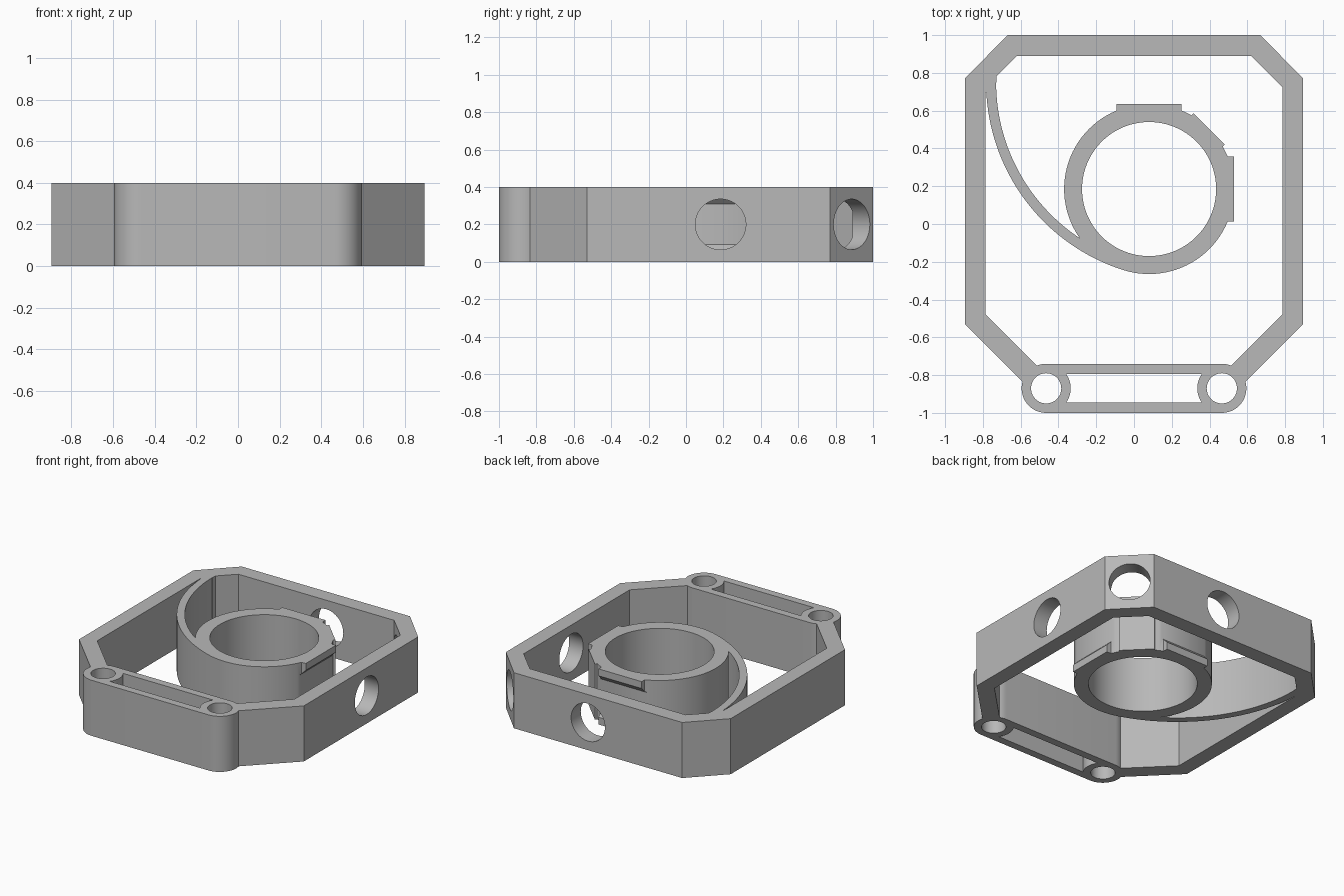
import bpy, bmesh
from math import radians, degrees, asin, sin, cos, pi
from mathutils import Matrix, Vector

cube = bpy.data.objects.get("Cube")
if cube:
    bpy.data.objects.remove(cube, do_unlink=True)

H = 0.4                        # height of every part
HUB = Vector((0.08, 0.185, 0))  # ring centre

grey = bpy.data.materials.new("plain_grey")
grey.use_nodes = True
grey.diffuse_color = (0.48, 0.48, 0.48, 1)
grey.node_tree.nodes["Principled BSDF"].inputs["Base Color"].default_value = (0.48, 0.48, 0.48, 1)


def arc(cx, cy, r, a0, a1, n=24):
    angles = [radians(a0 + (a1 - a0) * i / n) for i in range(n + 1)]
    return [(cx + r * cos(a), cy + r * sin(a)) for a in angles]


def circle(cx, cy, r, n=96):
    return arc(cx, cy, r, 0, 360, n)[:-1]


def prism(name, pts, z0=0.0, z1=H, matrix=None):
    """Extrude a closed outline from z0 to z1."""
    bm = bmesh.new()
    face = bm.faces.new([bm.verts.new((x, y, z0)) for x, y in pts])
    ext = bmesh.ops.extrude_face_region(bm, geom=[face])
    verts = [v for v in ext["geom"] if isinstance(v, bmesh.types.BMVert)]
    bmesh.ops.translate(bm, verts=verts, vec=(0, 0, z1 - z0))
    if matrix:
        bm.transform(matrix)
    bmesh.ops.recalc_face_normals(bm, faces=bm.faces)
    mesh = bpy.data.meshes.new(name)
    bm.to_mesh(mesh)
    bm.free()
    mesh.materials.append(grey)
    obj = bpy.data.objects.new(name, mesh)
    bpy.context.collection.objects.link(obj)
    return obj


def combine(obj, tool, operation="DIFFERENCE"):
    """Apply a boolean and discard the tool."""
    mod = obj.modifiers.new("bool", "BOOLEAN")
    mod.operation, mod.solver, mod.object = operation, "EXACT", tool
    bpy.context.view_layer.objects.active = obj
    bpy.ops.object.modifier_apply(modifier=mod.name)
    bpy.data.objects.remove(tool, do_unlink=True)


def bore(obj, angle, radius, start, end):
    """Cut a horizontal round hole running outward from the ring centre."""
    m = (Matrix.Translation(HUB + Vector((0, 0, H / 2)))
         @ Matrix.Rotation(radians(angle), 4, "Z") @ Matrix.Rotation(pi / 2, 4, "Y"))
    combine(obj, prism("cutter", circle(0, 0, radius, 64), start, end, m))


# Frame: a band with chamfered corners, open at the front
outer = [(0.584, -0.841), (0.895, -0.53), (0.895, 0.77), (0.67, 1)]
inner = [(0.504, -0.761), (0.785, -0.48), (0.785, 0.725), (0.62, 0.89)]


def half_to_whole(side):
    return side + [(-x, y) for x, y in reversed(side)]


frame = prism("frame", half_to_whole(outer) + half_to_whole(inner)[::-1])
for angle, start, end in ((0, 0.6, 0.95), (45, 0.75, 1.15), (90, 0.6, 0.95)):
    bore(frame, angle, 0.135, start, end)

# Front mounting bar with two bolt holes and a slot between them
BX, BY = 0.465, -0.87
bar = prism("mounting_bar", arc(BX, BY, 0.13, -90, 90) + arc(-BX, BY, 0.13, 90, 270))
for sx in (-1, 1):
    combine(bar, prism("cutter", circle(sx * BX, BY, 0.08, 64), -0.1, H + 0.1))
a = degrees(asin(0.075 / 0.13))
slot = arc(BX, BY, 0.13, 180 - a, 180 + a) + arc(-BX, BY, 0.13, -a, a)
combine(bar, prism("cutter", slot, -0.1, H + 0.1))

# Curved flexible arm joining the frame corner to the ring
AX, AY = 0.26, 0.75
arm = prism("flexure_arm", arc(AX, AY, 1.043, 180, 253, 64) + arc(AX, AY, 0.99, 253, 180, 64))
corner = prism("arm_anchor", [(-0.8, 0.695), (-0.783, 0.695), (-0.729, 0.75), (-0.728, 0.782),
                              (-0.62, 0.89), (-0.64, 0.91), (-0.8, 0.75)])

# Ring with three flat pads on its outside
ring = prism("ring", circle(HUB.x, HUB.y, 0.45))
for angle, half in ((0, 0.172), (45, 0.117), (90, 0.172)):
    turn = Matrix.Translation(HUB) @ Matrix.Rotation(radians(angle), 4, "Z")
    pad = [(0.3, -half), (0.4505, -half), (0.4505, half), (0.3, half)]
    combine(ring, prism("pad", pad, 0, H, turn), "UNION")
    if angle != 45:
        # Dovetail groove between an upper and a lower lip
        groove = [(0.41, 0.093), (0.41, 0.31), (0.47, 0.37), (0.47, 0.033)]
        m = turn @ Matrix.Rotation(pi / 2, 4, "X")
        combine(ring, prism("cutter", groove, -0.19, 0.19, m))
combine(ring, prism("cutter", circle(HUB.x, HUB.y, 0.355), -0.1, H + 0.1))
bore(ring, 45, 0.082, 0.25, 0.55)

# Smooth the curved walls, keep the edges sharp
bpy.ops.object.select_all(action="DESELECT")
for obj in (frame, bar, arm, corner, ring):
    obj.select_set(True)
bpy.context.view_layer.objects.active = frame
bpy.ops.object.shade_smooth_by_angle(angle=radians(25))
